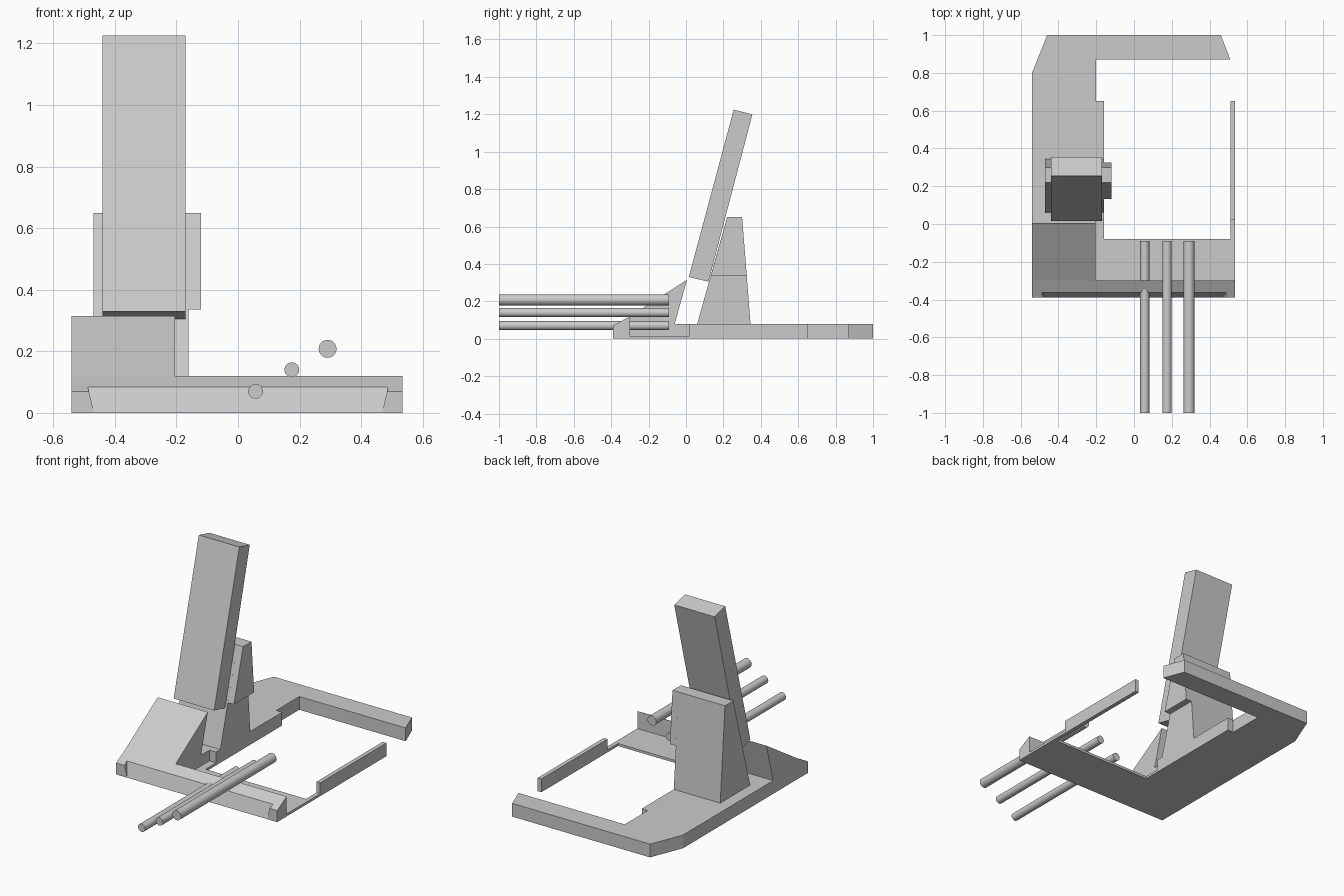
import bpy, bmesh
from mathutils import Vector

cube = bpy.data.objects.get("Cube")
if cube:
    bpy.data.objects.remove(cube, do_unlink=True)

grey = bpy.data.materials.new("plain_grey")
grey.use_nodes = True
grey.diffuse_color = (0.6, 0.6, 0.6, 1)
grey.node_tree.nodes["Principled BSDF"].inputs["Base Color"].default_value = (0.6, 0.6, 0.6, 1)


def prism(name, outline, axis, low, high):
    """Extrude an outline along x (points are y, z) or along z (points are x, y)."""
    bm = bmesh.new()
    if axis == "x":
        points = [(low, a, b) for a, b in outline]
        move = Vector((high - low, 0, 0))
    else:
        points = [(a, b, low) for a, b in outline]
        move = Vector((0, 0, high - low))
    face = bm.faces.new([bm.verts.new(p) for p in points])
    grown = bmesh.ops.extrude_face_region(bm, geom=[face])
    verts = [g for g in grown["geom"] if isinstance(g, bmesh.types.BMVert)]
    bmesh.ops.translate(bm, verts=verts, vec=move)
    bmesh.ops.recalc_face_normals(bm, faces=bm.faces)
    mesh = bpy.data.meshes.new(name)
    bm.to_mesh(mesh)
    bm.free()
    mesh.materials.append(grey)
    obj = bpy.data.objects.new(name, mesh)
    bpy.context.collection.objects.link(obj)
    return obj


LEFT, RIGHT = -0.54, 0.535      # overall width
THICK, THIN = 0.08, 0.015       # plate heights

# Raised base: side strip with the rear arm
prism("base_plate", [
    (LEFT, -0.06), (-0.205, -0.06), (-0.205, 0.02), (-0.16, 0.02),
    (-0.16, 0.65), (-0.20, 0.65), (-0.20, 0.87), (0.51, 0.87),
    (0.46, 1.0), (-0.46, 1.0), (LEFT, 0.80)], "z", 0, THICK)

# Thin floor behind the front bar, running into the low part of the rail
prism("low_floor", [
    (-0.205, -0.30), (RIGHT, -0.30), (RIGHT, 0.02), (0.51, 0.02),
    (0.51, -0.08), (-0.16, -0.08), (-0.16, 0.02), (-0.205, 0.02)], "z", 0, THIN)
prism("side_rail", [(0.51, 0.02), (RIGHT, 0.02), (RIGHT, 0.65), (0.51, 0.65)],
      "z", 0, THICK)

# Front bar with a leaning recess between its two ends
bar = prism("front_bar", [(-0.39, 0), (-0.39, 0.07), (-0.30, 0.12), (-0.30, 0)],
            "x", LEFT, RIGHT)
cutter = prism("recess_cutter", [(-0.40, -0.03), (-0.352, 0.12), (-0.5, 0.12), (-0.5, -0.03)],
               "x", -0.46, 0.46)
for v in cutter.data.vertices:
    if v.co.z > 0:
        v.co.x *= 1.08
cutter.hide_render = True
cutter.hide_viewport = True
cut = bar.modifiers.new("recess", "BOOLEAN")
cut.operation = "DIFFERENCE"
cut.solver = "EXACT"
cut.object = cutter

# Sloped control block
prism("control_block", [(-0.30, 0), (-0.30, 0.12), (0.005, 0.315), (-0.06, 0.08), (-0.06, 0)],
      "x", LEFT, -0.205)

# Tapered support with an overhanging side piece
prism("support_tower", [(0.06, 0.08), (0.22, 0.65), (0.30, 0.65), (0.345, 0.08)],
      "x", -0.47, -0.16)
prism("support_side", [(0.132, 0.335), (0.22, 0.65), (0.30, 0.65), (0.325, 0.335)],
      "x", -0.16, -0.12)

# Tilted upright panel
prism("upright_panel", [(0.015, 0.33), (0.12, 0.305), (0.355, 1.20), (0.255, 1.225)],
      "x", -0.44, -0.17)

# Three rods pointing forward
for i, (x, z, radius) in enumerate([(0.057, 0.07, 0.024), (0.175, 0.14, 0.024), (0.291, 0.208, 0.029)]):
    bpy.ops.mesh.primitive_cylinder_add(vertices=32, radius=radius, depth=0.91,
                                        location=(x, -0.545, z), rotation=(1.5708, 0, 0))
    rod = bpy.context.object
    rod.name = f"rod_{i + 1}"
    rod.data.materials.append(grey)
    bpy.ops.object.shade_smooth_by_angle()
